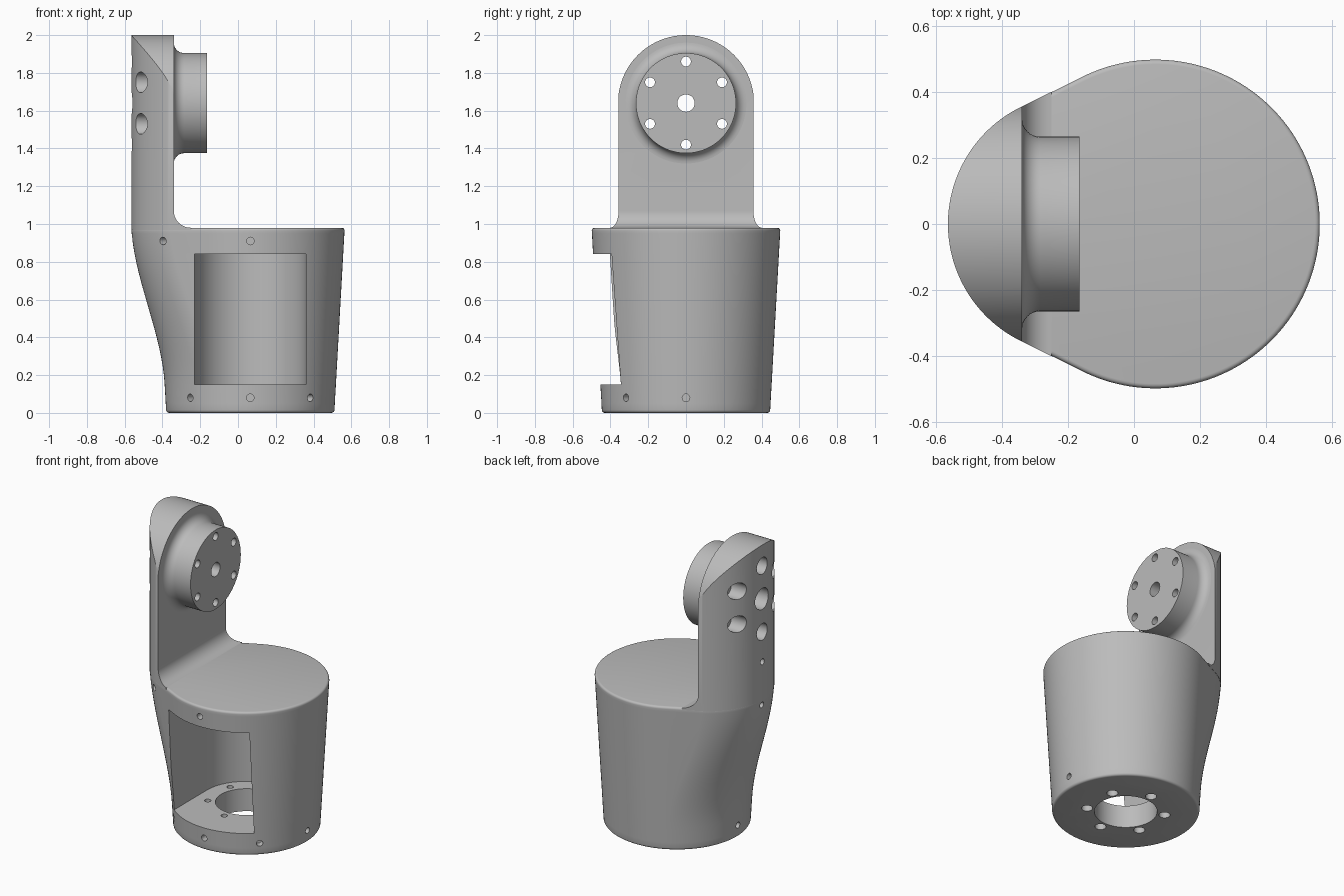
import bpy, bmesh
from math import sin, cos, pi, radians
from mathutils import Matrix, Vector

if "Cube" in bpy.data.objects:
    bpy.data.objects.remove(bpy.data.objects["Cube"])

grey = bpy.data.materials.new("plain grey")
grey.use_nodes = True
grey.diffuse_color = (0.5, 0.5, 0.5, 1)
for node in grey.node_tree.nodes:
    if node.type == 'BSDF_PRINCIPLED':
        node.inputs["Base Color"].default_value = (0.5, 0.5, 0.5, 1)

CX = 0.065        # axis of the round housing
TOP = 0.98        # height of the housing
HUB_Z = 1.64      # height of the hub axis


def make(name, bm):
    bmesh.ops.recalc_face_normals(bm, faces=bm.faces)
    mesh = bpy.data.meshes.new(name)
    bm.to_mesh(mesh)
    bm.free()
    mesh.materials.append(grey)
    obj = bpy.data.objects.new(name, mesh)
    bpy.context.collection.objects.link(obj)
    return obj


def loft(bm, rings):
    """Skin a stack of closed rings and cap both ends."""
    rows = [[bm.verts.new(p) for p in ring] for ring in rings]
    n = len(rows[0])
    for a, b in zip(rows, rows[1:]):
        for i in range(n):
            j = (i + 1) % n
            bm.faces.new((a[i], a[j], b[j], b[i]))
    bm.faces.new(rows[0][::-1])
    bm.faces.new(rows[-1])


def lathe(bm, profile, matrix, n=32):
    """Spin (radius, height) points about the local z axis."""
    loft(bm, [[matrix @ Vector((r * cos(2 * pi * i / n), r * sin(2 * pi * i / n), h))
               for i in range(n)] for r, h in profile])


def prism(name, points, place, low, high):
    bm = bmesh.new()
    loft(bm, [[place(u, v, w) for u, v in points] for w in (low, high)])
    return make(name, bm)


def arc(cu, cv, r, start, end, n):
    steps = [radians(start + (end - start) * i / n) for i in range(n + 1)]
    return [(cu + r * cos(a), cv + r * sin(a)) for a in steps]


def outline(z, inset=0.0, n=144):
    """Teardrop section: a big circle joined to a smaller one that moves out with height."""
    t = min(max((z - 0.15) / 0.83, 0), 1)
    t = t * t * (3 - 2 * t)
    big = 0.445 + 0.055 * min(z / TOP, 1)
    ring = []
    for i in range(n):
        a = 2 * pi * (i + 0.5) / n
        small_side = cos(a) < -0.444
        c = CX - 0.234 * t if small_side else CX
        r = (big - 0.104 * t if small_side else big) - inset
        ring.append((c + r * cos(a), r * sin(a), z))
    return ring


def cut(obj, cutter, operation='DIFFERENCE'):
    cutter.hide_render = True
    mod = obj.modifiers.new("cut", 'BOOLEAN')
    mod.object = cutter
    mod.operation = operation
    mod.solver = 'EXACT'
    bpy.context.view_layer.objects.active = obj
    bpy.ops.object.modifier_apply(modifier=mod.name)


def along_x(y, z):
    return Matrix.Translation((0, y, z)) @ Matrix.Rotation(pi / 2, 4, 'Y')


def pin(bm, degrees, z, distance):
    """Blind screw hole pointing at the housing axis."""
    m = (Matrix.Translation((CX, 0, z)) @ Matrix.Rotation(radians(degrees), 4, 'Z')
         @ Matrix.Rotation(pi / 2, 4, 'Y'))
    lathe(bm, [(0.02, distance - 0.045), (0.02, distance + 0.1)], m, 20)


# Housing with rounded rims
rim = 0.015
rounding = [(rim * (1 - sin(a)), rim * (1 - cos(a)))
            for a in (pi / 8 * k for k in range(5))]
levels = [(z, inset) for inset, z in rounding]
levels += [(0.05 * k, 0) for k in range(1, 20)]
levels += [(TOP - z, inset) for inset, z in reversed(rounding)]
bm = bmesh.new()
loft(bm, [outline(z, inset) for z, inset in levels])
housing = make("housing", bm)

# Arm, trimmed to a filleted side profile and a round top
bm = bmesh.new()
loft(bm, [outline(TOP)] + [[(x, y, h) for x, y, z in outline(TOP)] for h in (2.1,)])
arm = make("arm", bm)
for v in arm.data.vertices:
    if v.co.z < 1:
        v.co.z = 0.9
fillet = arc(-0.25, TOP + 0.09, 0.09, 270, 180, 12)
side_profile = [(-0.7, 0.967), (-0.25, 0.967)] + fillet + [(-0.34, 2.2), (-0.7, 2.2)]
side_trim = prism("arm_side_trim", side_profile, lambda u, v, w: (u, w, v), -0.7, 0.7)
cut(arm, side_trim, 'INTERSECT')
round_top = [(-0.6, 0.8), (0.6, 0.8), (0.6, 1.5)] + arc(0, HUB_Z, 0.36, 0, 180, 64) + [(-0.6, 1.5)]
top_trim = prism("arm_top_trim", round_top, lambda u, v, w: (w, u, v), -0.9, 0.3)
cut(arm, top_trim, 'INTERSECT')

# Hub with a flared root
bm = bmesh.new()
flare = [(r, h) for h, r in arc(-0.285, 0.32, 0.055, 180, 270, 8)]
lathe(bm, [(0.32, -0.36)] + flare + [(0.265, -0.165)], along_x(0, HUB_Z), 96)
hub = make("hub", bm)

# Open U-shaped chamber in the housing
chamber = arc(CX, 0, 0.295, 0, 180, 48) + [(CX - 0.295, -0.7), (CX + 0.295, -0.7)]
chamber_cutter = prism("chamber_cutter", chamber, lambda u, v, w: (u, v, w), 0.15, 0.84)
cut(housing, chamber_cutter)

# Floor opening, floor bolts and side screws
bm = bmesh.new()
lathe(bm, [(0.19, -0.1), (0.19, 0.3)], Matrix.Translation((CX, 0, 0)), 64)
for k in range(6):
    a = radians(30 + 60 * k)
    place = Matrix.Translation((CX + 0.238 * cos(a), 0.238 * sin(a), 0))
    lathe(bm, [(0.034, -0.1), (0.034, 0.04), (0.02, 0.04), (0.02, 0.3)], place)
for degrees in (180, 0, -45, -90, -135):
    pin(bm, degrees, 0.08, 0.449)
pin(bm, -90, 0.91, 0.496)
pin(bm, -145.5, 0.91, 0.56)
pin(bm, 180, 0.93, 0.63)
housing_holes = make("housing_hole_cutter", bm)
cut(housing, housing_holes)

# Stepped bolt holes through the arm and hub
bm = bmesh.new()
for k in range(6):
    a = radians(30 + 60 * k)
    lathe(bm, [(0.055, -0.8), (0.055, -0.43), (0.026, -0.43), (0.026, 0.1)],
          along_x(0.22 * cos(a), HUB_Z + 0.22 * sin(a)))
lathe(bm, [(0.07, -0.8), (0.07, -0.45), (0.046, -0.43), (0.046, 0.1)], along_x(0, HUB_Z))
pin(bm, 180, 1.22, 0.63)
arm_holes = make("arm_hole_cutter", bm)
cut(arm, arm_holes)
cut(hub, arm_holes)

# Remove the cutters and smooth the curved faces
for cutter in (side_trim, top_trim, chamber_cutter, housing_holes, arm_holes):
    bpy.data.objects.remove(cutter)
for obj in (housing, arm, hub):
    bpy.ops.object.select_all(action='DESELECT')
    obj.select_set(True)
    bpy.context.view_layer.objects.active = obj
    bpy.ops.object.shade_smooth_by_angle(angle=radians(32))
